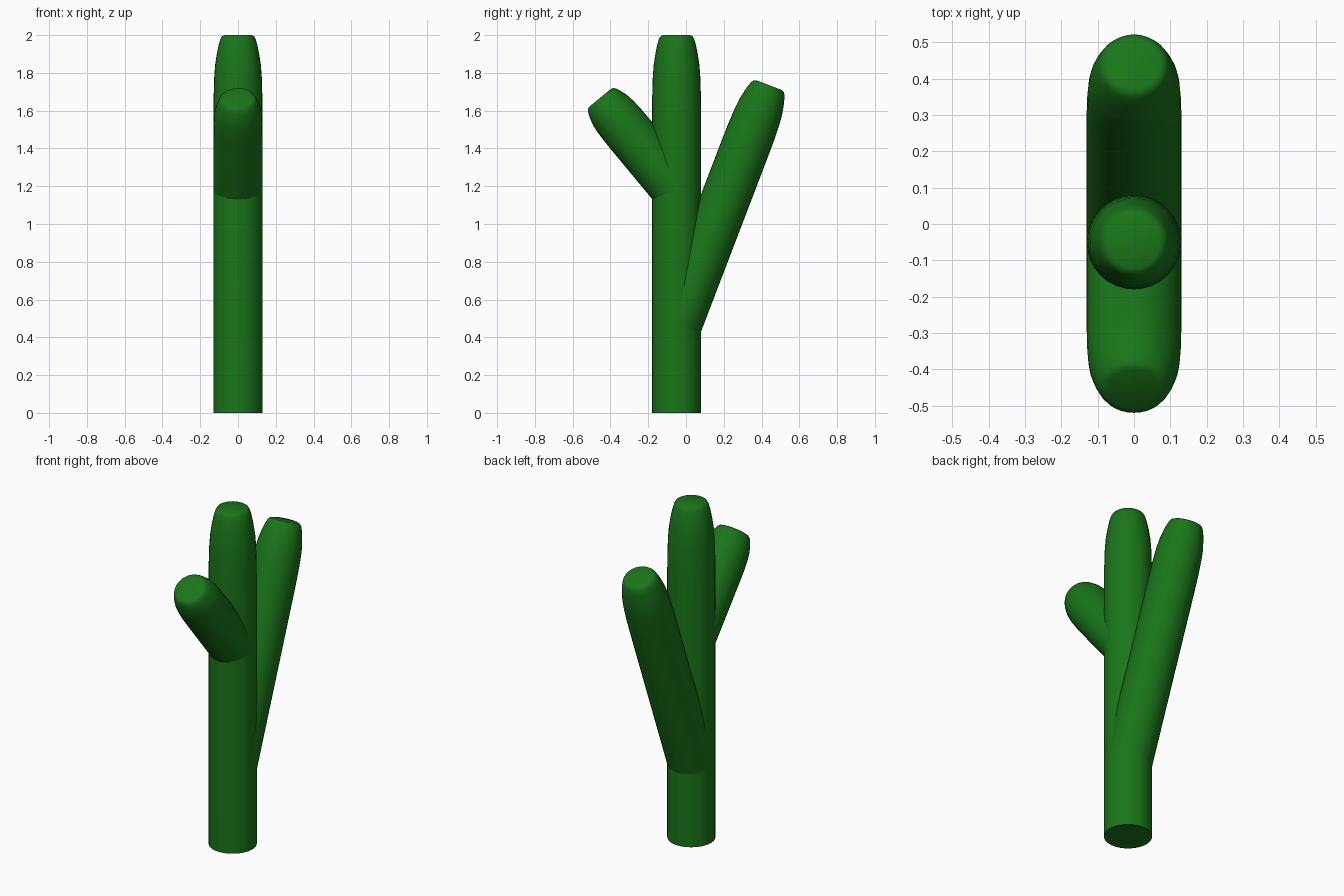
import bpy, bmesh, math
from mathutils import Vector, Matrix

if "Cube" in bpy.data.objects:
    bpy.data.objects.remove(bpy.data.objects["Cube"])

R = 0.13
SIDES = 32

green = bpy.data.materials.new("cactus_green")
green.diffuse_color = (0.01, 0.18, 0.01, 1)
green.use_nodes = True
green.node_tree.nodes["Principled BSDF"].inputs["Base Color"].default_value = green.diffuse_color

# Rounded tip: (fraction of taper length below the end, radius)
TIP = [(1, R), (0.75, 0.1293), (0.5, 0.126), (0.35, 0.121), (0.22, 0.112),
       (0.12, 0.103), (0.05, 0.094), (0.015, 0.085), (0, 0.072)]


def stem(name, start, end, taper):
    """Round stem from start to end with a flat base and a softened tip."""
    start, end = Vector(start), Vector(end)
    axis = end - start
    length = axis.length
    profile = [(0, R)] + [(length - t * taper, r) for t, r in TIP]
    place = Matrix.Translation(start) @ Vector((0, 0, 1)).rotation_difference(axis).to_matrix().to_4x4()

    bm = bmesh.new()
    rings = []
    for z, r in profile:
        rings.append([bm.verts.new((r * math.cos(2 * math.pi * i / SIDES),
                                    r * math.sin(2 * math.pi * i / SIDES), z))
                      for i in range(SIDES)])
    for a, b in zip(rings, rings[1:]):
        for i in range(SIDES):
            j = (i + 1) % SIDES
            bm.faces.new((a[i], a[j], b[j], b[i]))
    bm.faces.new(rings[0][::-1])
    bm.faces.new(rings[-1])
    bm.transform(place)
    mesh = bpy.data.meshes.new(name)
    bm.to_mesh(mesh)
    bm.free()
    mesh.materials.append(green)

    obj = bpy.data.objects.new(name, mesh)
    bpy.context.collection.objects.link(obj)
    bpy.ops.object.select_all(action='DESELECT')
    obj.select_set(True)
    bpy.context.view_layer.objects.active = obj
    bpy.ops.object.shade_smooth_by_angle(angle=math.radians(60))
    return obj


# Trunk and the two leaning arms
stem("trunk", (0, -0.05, 0), (0, -0.05, 2.0), 0.45)
stem("long_back_arm", (0, -0.05, 0.455), (0, 0.44, 1.735), 0.36)
stem("short_front_arm", (0, -0.05, 1.18), (0, -0.455, 1.668), 0.25)
